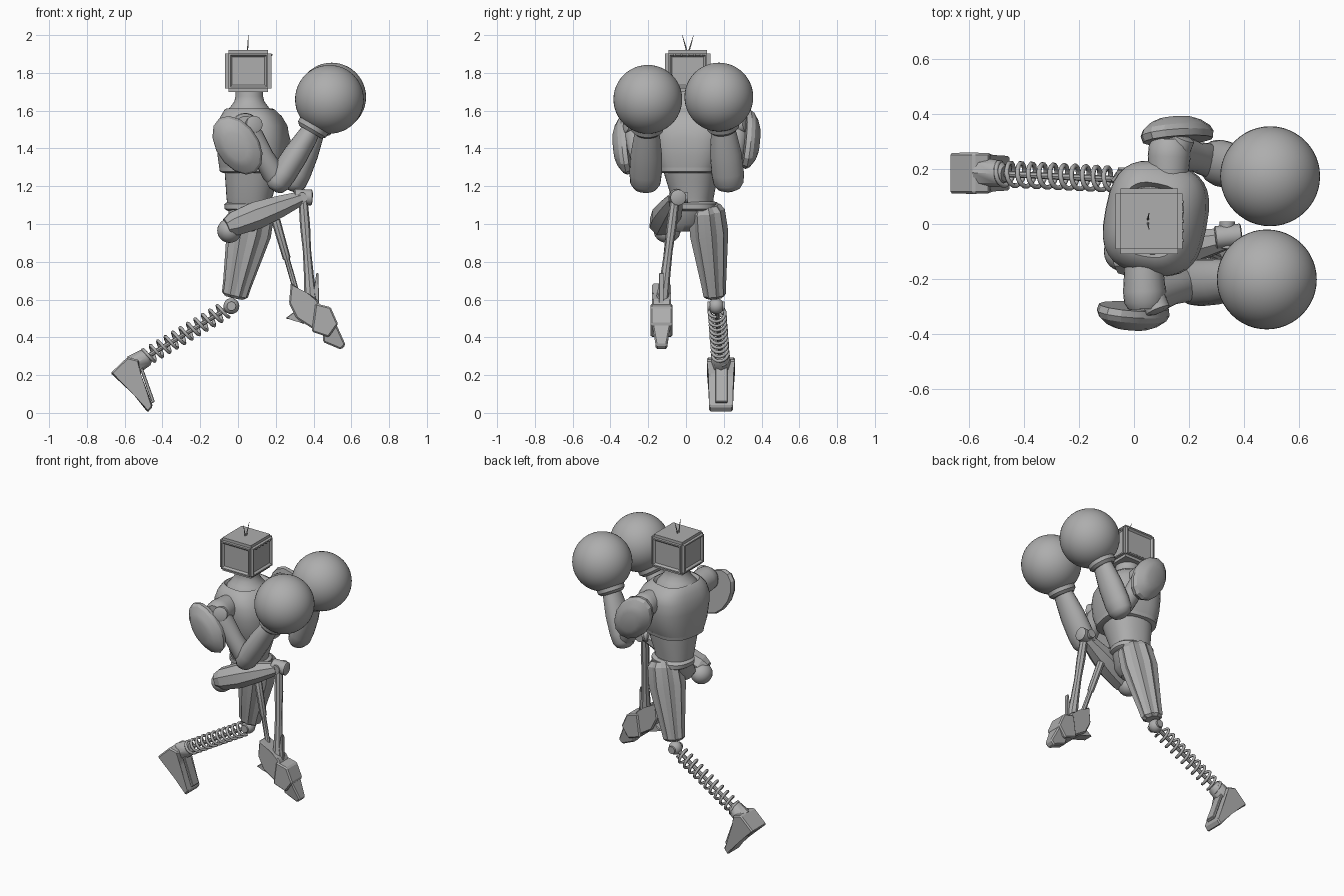
import bpy, bmesh, math
from mathutils import Vector as V, Matrix

if "Cube" in bpy.data.objects:
    bpy.data.objects.remove(bpy.data.objects["Cube"])

grey = bpy.data.materials.new("plain grey")
grey.use_nodes = True
COLOUR = (0.42, 0.42, 0.42, 1)
grey.diffuse_color = COLOUR
grey.node_tree.nodes["Principled BSDF"].inputs["Base Color"].default_value = COLOUR


def finish(bm, name, angle=35):
    bmesh.ops.recalc_face_normals(bm, faces=bm.faces)
    mesh = bpy.data.meshes.new(name)
    bm.to_mesh(mesh)
    bm.free()
    mesh.materials.append(grey)
    ob = bpy.data.objects.new(name, mesh)
    bpy.context.collection.objects.link(ob)
    bpy.ops.object.select_all(action="DESELECT")
    ob.select_set(True)
    bpy.context.view_layer.objects.active = ob
    if angle:
        bpy.ops.object.shade_smooth_by_angle(angle=math.radians(angle))
    return ob


def skin(bm, rings):
    for r, s in zip(rings, rings[1:]):
        for i in range(len(r)):
            j = (i + 1) % len(r)
            bm.faces.new((r[i], r[j], s[j], s[i]))
    bm.faces.new(rings[0])
    bm.faces.new(rings[-1])


def limb(name, a, b, profile, sides=20, squash=1, roll=0, flute=0, angle=35):
    """Turned shape from a to b; profile holds (fraction, radius)."""
    a, b = V(a), V(b)
    w = (b - a).normalized()
    ref = V((1, 0, 0)) if abs(w.y) > 0.8 else V((0, 1, 0))
    u = (ref - w * ref.dot(w)).normalized()
    u = Matrix.Rotation(math.radians(roll), 3, w) @ u
    v = w.cross(u)
    bm, rings = bmesh.new(), []
    for t, r in profile:
        ring = []
        for i in range(sides):
            k = math.tau * i / sides
            q = r * (1 - flute * (i % 2))
            ring.append(bm.verts.new(a.lerp(b, t) + u * q * math.cos(k) + v * q * squash * math.sin(k)))
        rings.append(ring)
    skin(bm, rings)
    return finish(bm, name, angle)


def body(name, sections, turn=-11, power=0.7, sides=32, angle=40):
    """Rounded-box loft up z; sections hold (z, x, y, half depth, half width)."""
    rot = Matrix.Rotation(math.radians(turn), 3, "Z")
    bm, rings = bmesh.new(), []
    for z, x, y, rx, ry in sections:
        ring = []
        for i in range(sides):
            c, s = math.cos(math.tau * i / sides), math.sin(math.tau * i / sides)
            p = V((rx * math.copysign(abs(c) ** power, c), ry * math.copysign(abs(s) ** power, s), 0))
            ring.append(bm.verts.new(rot @ p + V((x, y, z))))
        rings.append(ring)
    skin(bm, rings)
    return finish(bm, name, angle)


def ball(name, c, r, scale=(1, 1, 1), seg=40):
    bm = bmesh.new()
    bmesh.ops.create_uvsphere(bm, u_segments=seg, v_segments=seg // 2, radius=r,
                              matrix=Matrix.Translation(c) @ Matrix.Diagonal((*scale, 1)))
    return finish(bm, name, 60)


def prism(name, outline, y, half, tip=1.0, bevel=0.008):
    """Side outline in x and z, given width; tip scales the width of the last points."""
    bm, rings = bmesh.new(), []
    n = len(outline)
    for side in (-1, 1):
        rings.append([bm.verts.new((x, y + side * half * (tip if i >= n // 2 else 1), z))
                      for i, (x, z) in enumerate(outline)])
    skin(bm, rings)
    bmesh.ops.bevel(bm, geom=bm.edges[:], offset=bevel, segments=1, affect="EDGES")
    return finish(bm, name, 0)


# Head: bevelled box with recessed panels, a knob row and two feelers
bm = bmesh.new()
bmesh.ops.create_cube(bm, size=1, matrix=Matrix.Translation((0.055, 0.01, 1.81)) @ Matrix.Diagonal((0.245, 0.24, 0.22, 1)))
bmesh.ops.bevel(bm, geom=bm.edges[:], offset=0.018, segments=2, affect="EDGES")
sides = [f for f in bm.faces if f.calc_area() > 0.02 and abs(f.normal.z) < 0.5]
bmesh.ops.inset_individual(bm, faces=sides, thickness=0.012)
bmesh.ops.inset_individual(bm, faces=sides, thickness=0.014, depth=-0.012)
finish(bm, "head", 30)
for i in range(5):
    ball("head_knob", (0.176, -0.06 + 0.035 * i, 1.895), 0.007, seg=8)
for s in (-1, 1):
    limb("feeler", (0.05, 0.01 + s * 0.004, 1.91), (0.055, 0.01 + s * 0.03, 2.0),
         [(0, 0.004), (0.5, 0.003), (1, 0.001)], 6)

# Neck and torso
limb("neck", (0.06, 0.01, 1.54), (0.06, 0.01, 1.72),
     [(0, 0.15), (0.25, 0.13), (0.45, 0.1), (0.6, 0.08), (0.75, 0.073), (1, 0.073)], 32)
body("chest_shell", [
    (1.29, 0.075, 0.02, 0.15, 0.14), (1.30, 0.077, 0.02, 0.172, 0.165), (1.36, 0.08, 0.02, 0.182, 0.19),
    (1.45, 0.08, 0.02, 0.187, 0.205), (1.52, 0.075, 0.02, 0.18, 0.205), (1.57, 0.07, 0.02, 0.155, 0.19),
    (1.605, 0.062, 0.015, 0.128, 0.15), (1.612, 0.06, 0.015, 0.115, 0.135), (1.59, 0.06, 0.015, 0.1, 0.12)])
body("chest_rim", [(1.27, 0.075, 0.02, 0.15, 0.14), (1.278, 0.078, 0.02, 0.17, 0.16), (1.3, 0.078, 0.02, 0.172, 0.165)])
body("belly", [(1.1, 0.06, 0.04, 0.115, 0.1), (1.14, 0.06, 0.035, 0.12, 0.11), (1.22, 0.07, 0.03, 0.135, 0.13),
               (1.32, 0.078, 0.02, 0.15, 0.15)], power=0.85)
body("belt", [(1.07, 0.06, 0.05, 0.115, 0.1), (1.08, 0.06, 0.05, 0.13, 0.115), (1.105, 0.06, 0.05, 0.132, 0.115),
              (1.118, 0.06, 0.05, 0.115, 0.1)], power=0.85)
body("pelvis", [(0.96, 0.03, 0.0, 0.05, 0.06), (1.0, 0.04, 0.01, 0.09, 0.1), (1.08, 0.06, 0.04, 0.11, 0.1)], power=0.9)

# Arms: shoulder joint, pad, upper arm, forearm, cuff and round glove
ARMS = {
    "near": (-1, (0.04, -0.27, 1.51), (0.0, -0.33, 1.42), (0.215, -0.215, 1.225), (0.4, -0.205, 1.515), (0.484, -0.202, 1.66)),
    "far": (1, (0.13, 0.27, 1.51), (0.16, 0.335, 1.45), (0.3, 0.225, 1.225), (0.42, 0.195, 1.525), (0.496, 0.174, 1.672)),
}
for side, (s, shoulder, pad, elbow, wrist, glove) in ARMS.items():
    sh = V(shoulder)
    limb(side + "_shoulder", sh + V((-0.005, -0.12 * s, 0)), sh + V((0, 0.04 * s, 0)),
         [(0, 0.07), (0.6, 0.078), (0.85, 0.075), (1, 0.06)], 24)
    limb(side + "_shoulder_hub", sh + V((0.03, 0, 0.01)), sh + V((0.05, 0.05 * s, 0.02)),
         [(0, 0.045), (0.9, 0.045), (1, 0.03)], 20)
    p = V(pad)
    limb(side + "_shoulder_pad", p - V((0, 0.03 * s, 0)), p + V((-0.01 * s * s, 0.05 * s, -0.01)),
         [(0, 0.165), (0.3, 0.172), (0.55, 0.16), (0.85, 0.12), (1, 0.08)], 14, 0.66, 56 * s, angle=25)
    limb(side + "_upper_arm", shoulder, elbow,
         [(0, 0.06), (0.2, 0.066), (0.55, 0.055), (0.85, 0.062), (1, 0.05)], 20)
    limb(side + "_forearm", elbow, wrist,
         [(-0.16, 0.03), (-0.12, 0.06), (-0.03, 0.08), (0.15, 0.086), (0.5, 0.083), (0.8, 0.07), (1, 0.06)], 20, 0.8)
    limb(side + "_cuff", wrist, glove, [(-0.2, 0.068), (-0.1, 0.085), (0.25, 0.088), (0.4, 0.1)], 24)
    ball(side + "_glove", glove, 0.182, seg=48)

# Raised leg: hip, thigh, knee pin, two shin rods and a plated foot
ball("raised_hip", (-0.045, -0.1, 0.965), 0.065, (1, 1.1, 1), 24)
limb("raised_thigh", (-0.06, -0.135, 0.985), (0.33, -0.055, 1.135),
     [(0, 0.05), (0.1, 0.072), (0.4, 0.082), (0.7, 0.066), (1, 0.042)], 8, 0.95, 22, angle=20)
limb("raised_knee", (0.295, -0.05, 1.145), (0.392, -0.04, 1.14), [(0, 0.036), (0.04, 0.042), (0.96, 0.042), (1, 0.036)], 16)
limb("raised_knee_pin", (0.34, -0.09, 1.14), (0.34, 0.01, 1.14), [(0, 0.028), (1, 0.028)], 12)
limb("raised_shin", (0.345, -0.06, 1.12), (0.385, -0.125, 0.6),
     [(0, 0.024), (0.25, 0.027), (0.5, 0.022), (0.75, 0.026), (1, 0.034)], 8)
limb("raised_piston", (0.2, -0.075, 1.02), (0.315, -0.125, 0.62),
     [(0, 0.024), (0.5, 0.021), (0.52, 0.015), (0.9, 0.015), (1, 0.022)], 8)
prism("raised_ankle", [(0.28, 0.69), (0.36, 0.63), (0.42, 0.6), (0.45, 0.54), (0.42, 0.43), (0.31, 0.5), (0.27, 0.58)], -0.13, 0.05)
prism("raised_heel", [(0.25, 0.5), (0.33, 0.56), (0.35, 0.47), (0.3, 0.49)], -0.13, 0.035, bevel=0.004)
prism("raised_instep", [(0.41, 0.58), (0.49, 0.56), (0.53, 0.47), (0.48, 0.4), (0.39, 0.43)], -0.13, 0.058)
prism("raised_toe", [(0.45, 0.5), (0.52, 0.47), (0.57, 0.36), (0.545, 0.335), (0.45, 0.375)], -0.13, 0.05, 0.6)
prism("raised_fin", [(0.415, 0.74), (0.425, 0.74), (0.43, 0.58), (0.39, 0.58)], -0.13, 0.012, bevel=0.002)

# Trailing leg: panelled thigh, knee ball, coil spring and foot
limb("trailing_thigh", (0.09, 0.105, 1.1), (-0.02, 0.152, 0.61),
     [(0, 0.075), (0.06, 0.098), (0.3, 0.105), (0.85, 0.068), (0.97, 0.062), (1, 0.045)], 18, 1.15, 0, 0.14, 15)
ball("trailing_knee", (-0.035, 0.16, 0.565), 0.042, seg=20)
limb("trailing_knee_pin", (-0.035, 0.115, 0.565), (-0.035, 0.205, 0.565), [(0, 0.024), (1, 0.024)], 14)
top, low = V((-0.05, 0.162, 0.555)), V((-0.52, 0.185, 0.275))
limb("trailing_spring_core", top, low, [(0, 0.02), (0.05, 0.012), (0.95, 0.012), (1, 0.022)], 8)
w = (low - top).normalized()
u = w.cross(V((0, 1, 0))).normalized()
v = w.cross(u)
TURNS, STEPS = 11, 14
curve = bpy.data.curves.new("trailing_spring", "CURVE")
curve.dimensions = "3D"
curve.bevel_depth = 0.009
curve.bevel_resolution = 1
path = curve.splines.new("POLY")
path.points.add(TURNS * STEPS)
for i, pt in enumerate(path.points):
    k = math.tau * i / STEPS
    q = top.lerp(low, 0.04 + 0.92 * i / (TURNS * STEPS)) + (u * math.cos(k) + v * math.sin(k)) * 0.042
    pt.co = (*q, 1)
curve.materials.append(grey)
bpy.context.collection.objects.link(bpy.data.objects.new("trailing_spring", curve))
limb("trailing_ankle", (-0.47, 0.183, 0.305), (-0.56, 0.187, 0.25), [(0, 0.03), (0.2, 0.048), (1, 0.055)], 8)
prism("trailing_foot", [(-0.675, 0.21), (-0.585, 0.295), (-0.525, 0.28), (-0.52, 0.2), (-0.45, 0.035), (-0.478, 0.002), (-0.55, 0.105)],
      0.185, 0.075, 0.84)
prism("trailing_instep_plate", [(-0.525, 0.25), (-0.508, 0.25), (-0.44, 0.06), (-0.455, 0.05)], 0.187, 0.032, bevel=0.003)
